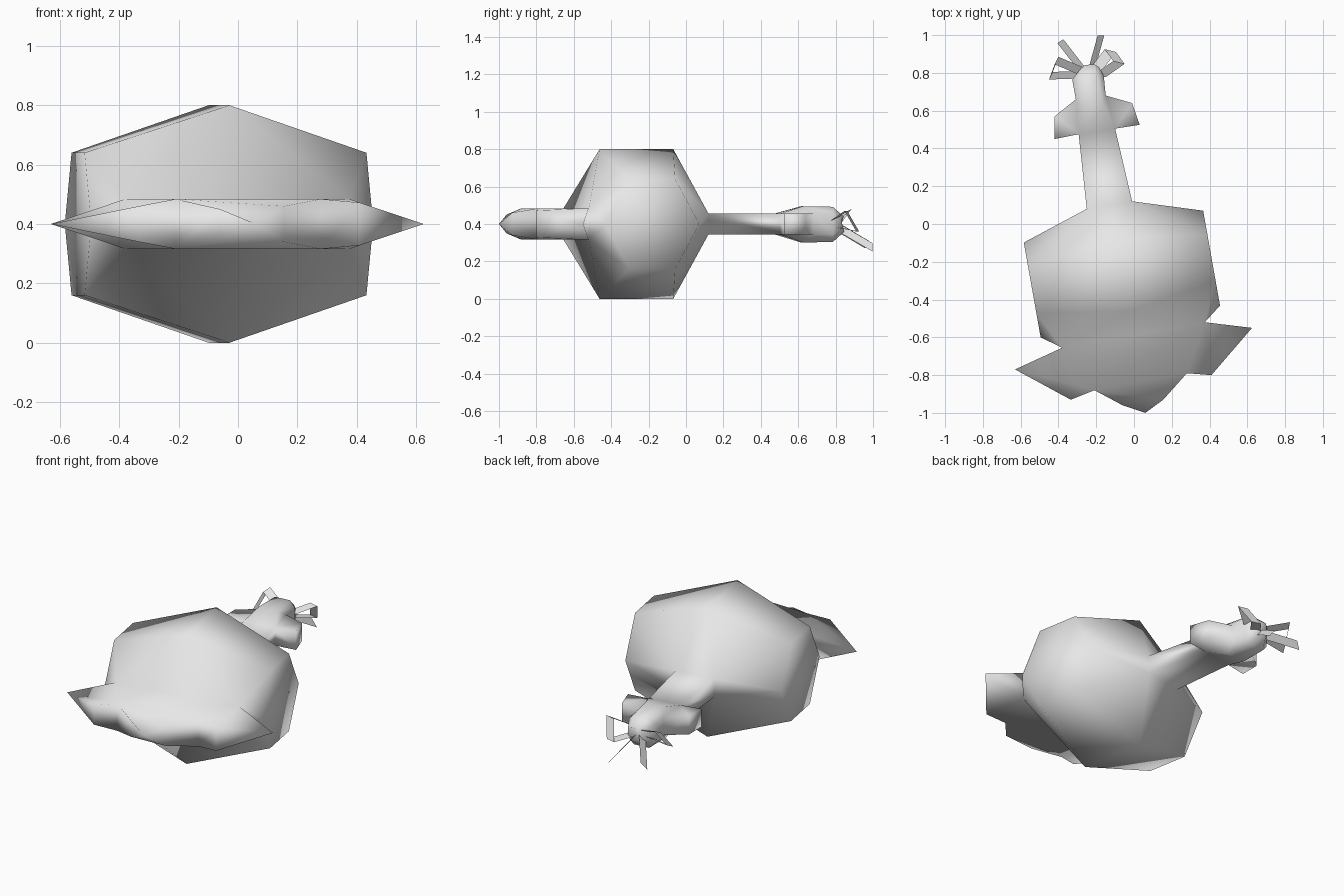
import bpy, bmesh, math
from mathutils import Vector

if "Cube" in bpy.data.objects:
    bpy.data.objects.remove(bpy.data.objects["Cube"])

grey = bpy.data.materials.new("plain_grey")
grey.diffuse_color = (0.8, 0.8, 0.8, 1)
grey.use_nodes = True
grey.node_tree.nodes["Principled BSDF"].inputs["Base Color"].default_value = grey.diffuse_color


def finish(name, bm):
    """Turn a bmesh into a grey object."""
    mesh = bpy.data.meshes.new(name)
    bm.to_mesh(mesh)
    bm.free()
    mesh.materials.append(grey)
    obj = bpy.data.objects.new(name, mesh)
    bpy.context.collection.objects.link(obj)
    return obj


skin = bmesh.new()


def face(*pts):
    """Add one face, leaving out repeated corners; shared corners are welded later."""
    keep = []
    for p in pts:
        p = Vector(p)
        if all((p - q).length > 1e-4 for q in keep):
            keep.append(p)
    if len(keep) > 2:
        skin.faces.new([skin.verts.new(p) for p in keep])


def at(xy, h, zc=0.4):
    return (xy[0], xy[1], zc + h)


# Body: barrel of hexagons along a slightly turned axis
U, V = Vector((0.985, 0.175, 0)), Vector((-0.175, 0.985, 0))
CENTRE = Vector((-0.064, -0.265, 0.4))
END = 0.482


def body_pt(u, v, h):
    return CENTRE + U * u + V * v + Vector((0, 0, h))


TAIL_L, TAIL_R, TAIL_H = (-0.38, -0.655), (0.375, -0.52), 0.084
NECK_L, NECK_R, NECK_H = (-0.25, 0.08), (-0.01, 0.12), 0.056

for e in (-END, END):  # end caps
    face(*[body_pt(e, v, h) for v, h in [(0.255, 0), (0.125, 0.24), (-0.125, 0.24),
                                         (-0.255, 0), (-0.125, -0.24), (0.125, -0.24)]])
for s in (1, -1):  # upper and lower halves
    for e in (-END, END):
        face(body_pt(e, -0.125, 0.24 * s), body_pt(e, 0.125, 0.24 * s),
             body_pt(0, 0.2, 0.4 * s), body_pt(0, -0.2, 0.4 * s))
    # slopes running down to the tail root and the neck root
    for side, left, right, h in ((-1, TAIL_L, TAIL_R, TAIL_H), (1, NECK_L, NECK_R, NECK_H)):
        top = body_pt(0, 0.2 * side, 0.4 * s)
        face(top, at(left, h * s), at(right, h * s))
        for e, root in ((-END, left), (END, right)):
            upper = body_pt(e, 0.125 * side, 0.24 * s)
            face(top, upper, at(root, h * s))
            face(upper, body_pt(e, 0.255 * side, 0), at(root, h * s))
for side, left, right, h in ((-1, TAIL_L, TAIL_R, TAIL_H), (1, NECK_L, NECK_R, NECK_H)):
    for e, root in ((-END, left), (END, right)):
        face(body_pt(e, 0.255 * side, 0), at(root, h), at(root, -h))

# Tail fan: outline points with half thickness, zero at the tips
fan = [(TAIL_R, TAIL_H), ((0.625, -0.55), 0), ((0.41, -0.80), 0.072), ((0.28, -0.79), 0.084),
       ((0.155, -0.93), 0.06), ((0.06, -1.0), 0), ((-0.06, -0.96), 0.05),
       ((-0.21, -0.88), 0.084), ((-0.335, -0.93), 0.06), ((-0.63, -0.77), 0), (TAIL_L, TAIL_H)]
for (p, a), (q, b) in zip(fan, fan[1:]):
    face(at(p, a), at(q, b), at(q, -b), at(p, -a))
for s in (1, -1):
    for patch in ((0, 1, 2, 3), (0, 3, 7, 10), (3, 4, 5, 6, 7), (7, 8, 9, 10)):
        face(*[at(fan[i][0], fan[i][1] * s) for i in patch])


# Neck, head and snout: rings with side corners and ridge corners
def head_ring(sl, sr, side_h, tl, tr, top_h):
    side = [at(sl, side_h), at(sr, side_h), at(sr, -side_h), at(sl, -side_h)]
    zc = 0.4 if top_h == side_h else 0.398
    t = [at(tl, top_h, zc), at(tr, top_h, zc), at(tr, -top_h, zc), at(tl, -top_h, zc)]
    return [side[0], t[0], t[1], side[1], side[2], t[2], t[3], side[3]]


CHEEK_L, CHEEK_R = (-0.293, 0.475), (-0.10, 0.505)
rings = [head_ring(NECK_L, NECK_R, NECK_H, NECK_L, NECK_R, NECK_H),
         head_ring(CHEEK_L, CHEEK_R, NECK_H, CHEEK_L, CHEEK_R, NECK_H),
         head_ring((-0.308, 0.66), (-0.15, 0.68), NECK_H, (-0.285, 0.615), (-0.16, 0.625), 0.097),
         head_ring((-0.327, 0.765), (-0.16, 0.785), NECK_H, (-0.29, 0.775), (-0.195, 0.785), 0.094),
         head_ring((-0.28, 0.825), (-0.185, 0.83), 0.025, (-0.26, 0.842), (-0.21, 0.845), 0.04)]
for k, (a, b) in enumerate(zip(rings, rings[1:])):
    for i in range(8):
        j = (i + 1) % 8
        if k == 1 and i in (3, 7):
            # side fin pulled out of the cheek
            outer = [(0.03, 0.525), (-0.01, 0.64)] if i == 3 else [(-0.42, 0.45), (-0.42, 0.57)]
            c = [at(outer[0], a[i][2] - 0.4), at(outer[0], a[j][2] - 0.4)]
            d = [at(outer[1], b[i][2] - 0.4), at(outer[1], b[j][2] - 0.4)]
            face(a[i], c[0], d[0], b[i])
            face(a[j], c[1], d[1], b[j])
            face(a[i], a[j], c[1], c[0])
            face(b[i], b[j], d[1], d[0])
            face(c[0], c[1], d[1], d[0])
        else:
            face(a[i], a[j], b[j], b[i])
face(*rings[-1])

# Weld everything into one smooth skin
bmesh.ops.remove_doubles(skin, verts=skin.verts, dist=1e-4)
bmesh.ops.recalc_face_normals(skin, faces=skin.faces)
for f in skin.faces:
    f.smooth = True
finish("body_with_tail_and_head", skin)


# Feelers: flat ribbons along a path
def ribbon(name, path, across):
    a = Vector(across) / 2
    bm = bmesh.new()
    pairs = [[bm.verts.new(Vector(p) + s * a) for s in (-1, 1)] for p in path]
    for p, q in zip(pairs, pairs[1:]):
        bm.faces.new((p[0], q[0], q[1], p[1]))
    finish(name, bm)


ribbon("left_feeler", [(-0.26, 0.80, 0.39), (-0.39, 0.968, 0.29)], (0.032, 0.02, 0.04))
ribbon("right_feeler", [(-0.23, 0.80, 0.39), (-0.175, 0.998, 0.275)], (-0.035, 0, 0.045))
ribbon("left_feeler_loop", [(-0.29, 0.79, 0.38), (-0.44, 0.785, 0.36), (-0.41, 0.865, 0.47),
                            (-0.28, 0.81, 0.42)], (-0.02, -0.04, -0.02))
ribbon("right_feeler_loop", [(-0.20, 0.82, 0.38), (-0.125, 0.918, 0.36), (-0.08, 0.855, 0.47),
                             (-0.18, 0.785, 0.42)], (-0.06, 0.015, 0.0))
